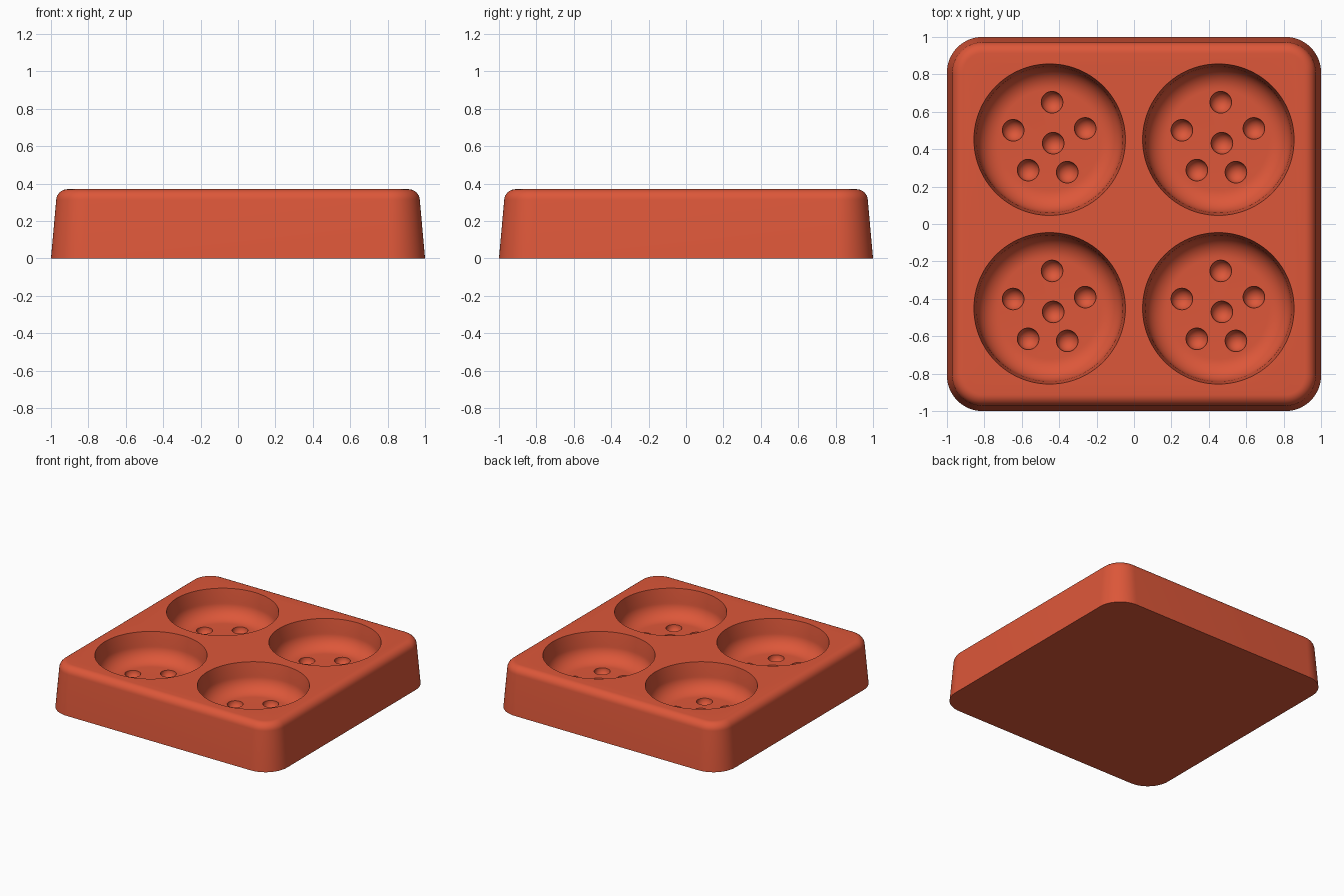
import bpy, bmesh, math
from mathutils import Matrix, Vector

if "Cube" in bpy.data.objects:
    bpy.data.objects.remove(bpy.data.objects["Cube"], do_unlink=True)

HEIGHT, FLOOR = 0.37, 0.15
WELL_R, DIMPLE_R, SPACING = 0.405, 0.058, 0.451

red = bpy.data.materials.new("brick red")
red.use_nodes = True
colour = (0.72, 0.095, 0.041, 1)
red.diffuse_color = colour
red.node_tree.nodes["Principled BSDF"].inputs["Base Color"].default_value = colour


def arc(cx, cz, r, start, end, steps):
    """Points on a circular arc, angles in degrees."""
    angles = [math.radians(start + (end - start) * i / steps) for i in range(steps + 1)]
    return [(cx + r * math.cos(a), cz + r * math.sin(a)) for a in angles]


def make_object(name, bm):
    bmesh.ops.recalc_face_normals(bm, faces=bm.faces)
    mesh = bpy.data.meshes.new(name)
    bm.to_mesh(mesh)
    bm.free()
    mesh.materials.append(red)
    obj = bpy.data.objects.new(name, mesh)
    bpy.context.collection.objects.link(obj)
    return obj


def lathe_copies(name, profile, segments, centres):
    """Turn a closed (radius, z) profile around several vertical axes."""
    bm = bmesh.new()
    for x, y in centres:
        rings = []
        for r, z in profile:
            count = segments if r > 1e-5 else 1
            rings.append([bm.verts.new((x + r * math.cos(math.tau * i / segments),
                                        y + r * math.sin(math.tau * i / segments), z))
                          for i in range(count)])
        for a, b in zip(rings, rings[1:]):
            for i in range(segments):
                j = (i + 1) % segments
                quad = [a[i % len(a)], a[j % len(a)], b[j % len(b)], b[i % len(b)]]
                bm.faces.new(list(dict.fromkeys(quad)))
    return make_object(name, bm)


# Tray body: tapered rounded square with a rounded top edge
bm = bmesh.new()
body_profile = [(1.0, 0)] + arc(0.912, HEIGHT - 0.06, 0.06, 4, 90, 8)
rings = []
for half, z in body_profile:
    radius = 0.19 - (1 - half)
    ring = []
    for quarter in range(4):
        turn = Matrix.Rotation(quarter * math.pi / 2, 3, "Z")
        for x, y in arc(half - radius, half - radius, radius, 0, 90, 16):
            ring.append(bm.verts.new(turn @ Vector((x, y, z))))
    rings.append(ring)
for a, b in zip(rings, rings[1:]):
    for i in range(len(a)):
        j = (i + 1) % len(a)
        bm.faces.new((a[i], a[j], b[j], b[i]))
bm.faces.new(rings[0])
bm.faces.new(rings[-1])
tray = make_object("tray", bm)

# Four round wells with a filleted floor
fillet = 0.12
wells = [(sx * SPACING, sy * SPACING) for sx in (-1, 1) for sy in (-1, 1)]
well_profile = [(0, FLOOR)] + arc(WELL_R - 0.015 - fillet, FLOOR + fillet, fillet, -90, 0, 12)
well_profile += [(WELL_R, HEIGHT), (WELL_R, HEIGHT + 0.1), (0, HEIGHT + 0.1)]
well_cutter = lathe_copies("well_cutter", well_profile, 96, wells)

# Five dimples around a central one in every well
offsets = [(0.013, 0.2), (-0.195, 0.05), (0.19, 0.06),
           (0.019, -0.019), (-0.115, -0.163), (0.094, -0.174)]
dimple_profile = [(0, FLOOR - DIMPLE_R)] + arc(0, FLOOR, DIMPLE_R, -90, 0, 10)[1:]
dimple_profile += [(DIMPLE_R, FLOOR + 0.05), (0, FLOOR + 0.05)]
dimple_cutter = lathe_copies("dimple_cutter", dimple_profile, 32,
                             [(x + dx, y + dy) for x, y in wells for dx, dy in offsets])

# Cut the hollows and keep the result as the tray mesh
for cutter in (well_cutter, dimple_cutter):
    cutter.hide_render = True
    cut = tray.modifiers.new(cutter.name, "BOOLEAN")
    cut.operation = "DIFFERENCE"
    cut.solver = "EXACT"
    cut.object = cutter
graph = bpy.context.evaluated_depsgraph_get()
carved = bpy.data.meshes.new_from_object(tray.evaluated_get(graph))
tray.modifiers.clear()
tray.data = carved
for cutter in (well_cutter, dimple_cutter):
    bpy.data.objects.remove(cutter, do_unlink=True)

bpy.ops.object.select_all(action="DESELECT")
tray.select_set(True)
bpy.context.view_layer.objects.active = tray
bpy.ops.object.shade_smooth_by_angle(angle=math.radians(35))
